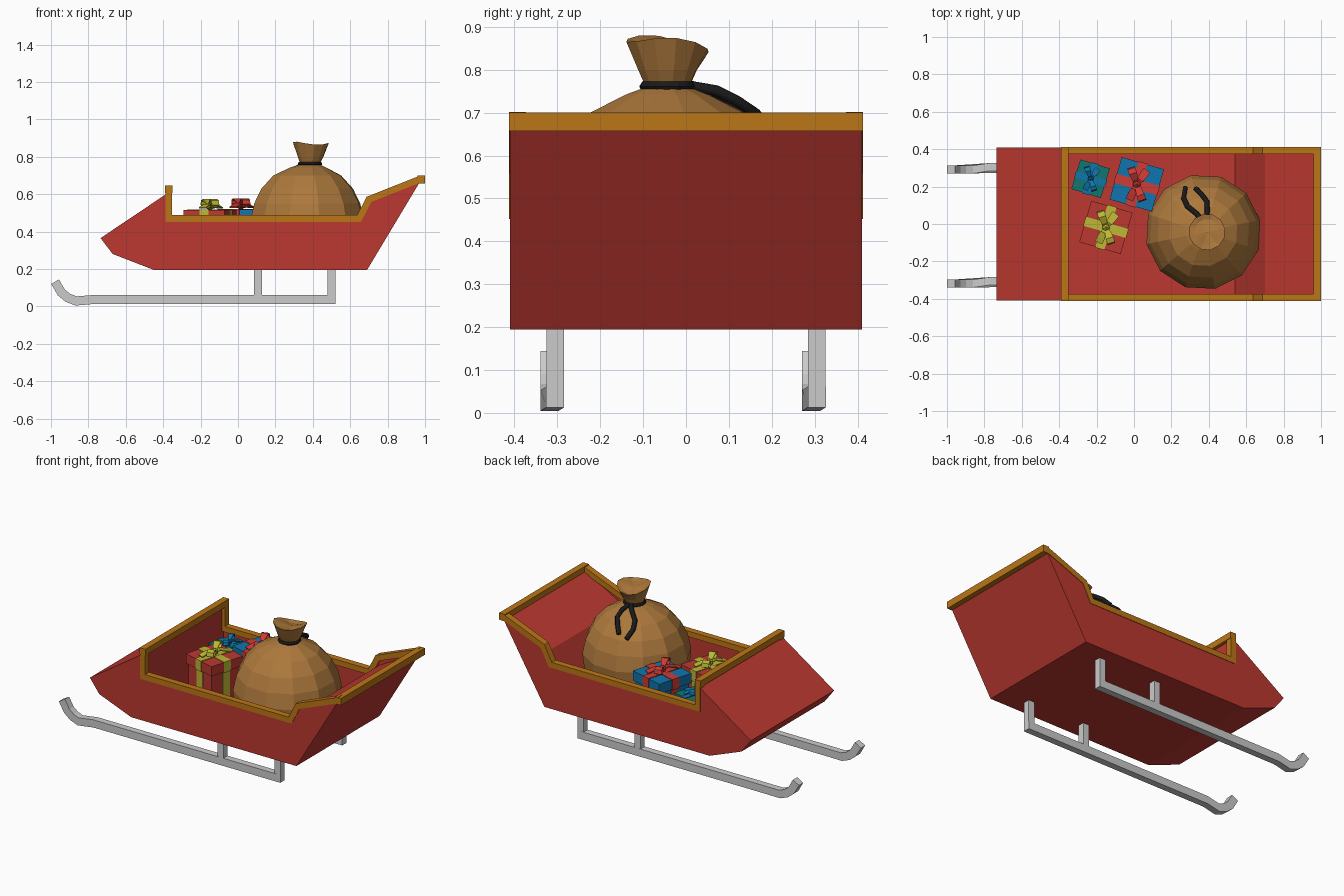
import bpy, bmesh, math
from mathutils import Vector, Matrix

if "Cube" in bpy.data.objects:
    bpy.data.objects.remove(bpy.data.objects["Cube"])


def material(name, rgb):
    m = bpy.data.materials.new(name)
    m.diffuse_color = (*rgb, 1)
    m.use_nodes = True
    m.node_tree.nodes["Principled BSDF"].inputs["Base Color"].default_value = m.diffuse_color
    return m


RED = material("red", (0.50, 0.04, 0.03))
GOLD = material("gold", (0.50, 0.18, 0.008))
SACK = material("sackcloth", (0.42, 0.19, 0.045))
BLACK = material("black", (0.01, 0.01, 0.01))
BLUE = material("blue", (0.005, 0.18, 0.42))
TEAL = material("teal", (0.005, 0.18, 0.16))
YELLOW = material("yellow", (0.52, 0.48, 0.035))
BOW_RED = material("ribbon_red", (0.62, 0.045, 0.035))


def finish(name, bm, mat=None):
    bmesh.ops.recalc_face_normals(bm, faces=bm.faces)
    me = bpy.data.meshes.new(name)
    bm.to_mesh(me)
    bm.free()
    ob = bpy.data.objects.new(name, me)
    bpy.context.collection.objects.link(ob)
    if mat:
        me.materials.append(mat)
    return ob


def add_prism(bm, pts, y0, y1):
    """Extrude an x-z outline between two y values."""
    a = [bm.verts.new((x, y0, z)) for x, z in pts]
    b = [bm.verts.new((x, y1, z)) for x, z in pts]
    bm.faces.new(a)
    bm.faces.new(b[::-1])
    n = len(pts)
    for i in range(n):
        j = (i + 1) % n
        bm.faces.new((a[i], b[i], b[j], a[j]))


def add_box(bm, lo, hi):
    add_prism(bm, [(lo[0], lo[2]), (hi[0], lo[2]), (hi[0], hi[2]), (lo[0], hi[2])], lo[1], hi[1])


def thick_line(path, t):
    """Mitred outline of constant thickness around an x-z path."""
    p = [Vector(q) for q in path]
    left, right = [], []
    for i, q in enumerate(p):
        d0 = (q - p[max(i - 1, 0)]) if i else (p[1] - q)
        d1 = (p[i + 1] - q) if i < len(p) - 1 else d0
        n0, n1 = (Vector((-d.y, d.x)).normalized() for d in (d0, d1))
        m = (n0 + n1).normalized()
        m *= t / 2 / m.dot(n0)
        left.append(tuple(q + m))
        right.append(tuple(q - m))
    return left + right[::-1]


# Sleigh body: hollow middle section between two side walls
hull = [(-0.735, 0.365), (-0.67, 0.28), (-0.45, 0.195), (0.69, 0.195), (0.978, 0.675)]
inside = [(0.96, 0.665), (0.70, 0.52), (0.54, 0.215), (-0.37, 0.215), (-0.37, 0.61)]
rim = [(0.70, 0.565), (0.645, 0.467), (-0.37, 0.467), (-0.37, 0.61)]
bm = bmesh.new()
add_prism(bm, hull + inside, -0.385, 0.385)
for s in (-1, 1):
    add_prism(bm, hull + rim, s * 0.385, s * 0.41)
finish("sleigh_body", bm, RED)

# Gold trim: side rails, front beam and back beam
rail = [(-0.37, 0.645), (-0.37, 0.47), (0.648, 0.47), (0.70, 0.572), (0.985, 0.685)]
bm = bmesh.new()
for s in (-1, 1):
    add_prism(bm, thick_line(rail, 0.035), s * 0.373, s * 0.413)
add_box(bm, (-0.39, -0.413, 0.607), (-0.35, 0.413, 0.646))
add_box(bm, (0.96, -0.413, 0.657), (1.0, 0.413, 0.70))
finish("gold_trim", bm, GOLD)

# Runners with upturned tips and two posts each
ski = [(0.52, 0.037), (-0.77, 0.037), (-0.865, 0.029), (-0.91, 0.046),
       (-0.945, 0.075), (-0.978, 0.132)]
for side, y in (("front", -0.305), ("back", 0.305)):
    bm = bmesh.new()
    add_prism(bm, thick_line(ski, 0.048), y - 0.021, y + 0.021)
    for v in bm.verts:
        if v.co.x < -0.8:
            v.co.y -= 0.013
    for x in (0.107, 0.50):
        add_box(bm, (x - 0.021, y - 0.0205, 0.05), (x + 0.02, y + 0.0205, 0.20))
    finish(side + "_runner", bm)

# Sack: twelve-sided rings of (radius, height, centre x)
rings = [(0.20, 0.217, 0.36), (0.265, 0.27, 0.36), (0.30, 0.36, 0.367), (0.31, 0.46, 0.37),
         (0.29, 0.55, 0.37), (0.25, 0.63, 0.37), (0.185, 0.70, 0.37), (0.10, 0.742, 0.375),
         (0.052, 0.76, 0.385), (0.07, 0.80, 0.388), (0.098, 0.865, 0.39), (0.07, 0.858, 0.39)]
N, SY = 12, -0.043
bm = bmesh.new()
loops = []
for k, (r, z, cx) in enumerate(rings):
    ring = []
    for i in range(N):
        a = math.tau * (i + 0.4) / N
        dz = 0.012 * math.sin(2 * a + 1) - 0.012 * math.sin(a) if k >= 10 else 0
        ring.append(bm.verts.new((cx + r * math.cos(a), SY + r * math.sin(a), z + dz)))
    loops.append(ring)
for a, b in zip(loops, loops[1:]):
    for i in range(N):
        j = (i + 1) % N
        bm.faces.new((a[i], a[j], b[j], b[i]))
bm.faces.new(loops[0][::-1])
tip = bm.verts.new((0.39, SY, 0.85))
for i in range(N):
    bm.faces.new((loops[-1][i], loops[-1][(i + 1) % N], tip))
finish("sack", bm, SACK)

# Cord around the sack neck
bpy.ops.mesh.primitive_torus_add(location=(0.385, SY, 0.761), major_radius=0.052,
                                 minor_radius=0.014, major_segments=16, minor_segments=6)
tie = bpy.context.object
tie.name = "sack_tie"
tie.data.materials.append(BLACK)

# Loose cord ends lying on the sack
cords = [[(0.385, 0.01, 0.762), (0.392, 0.07, 0.752), (0.39, 0.12, 0.727), (0.36, 0.16, 0.70), (0.33, 0.19, 0.662)],
         [(0.37, 0.01, 0.762), (0.335, 0.055, 0.752), (0.285, 0.095, 0.722), (0.265, 0.14, 0.69), (0.275, 0.195, 0.645)]]
for n, pts in enumerate(cords):
    cu = bpy.data.curves.new("cord_end_%d" % (n + 1), "CURVE")
    cu.dimensions = "3D"
    cu.bevel_depth = 0.014
    cu.bevel_resolution = 1
    cu.use_fill_caps = True
    sp = cu.splines.new("POLY")
    sp.points.add(len(pts) - 1)
    for p, co in zip(sp.points, pts):
        p.co = (*co, 1)
    cu.materials.append(BLACK)
    bpy.context.collection.objects.link(bpy.data.objects.new(cu.name, cu))


def add_strip(bm, path, width, ang, z0):
    """Ribbon strip following a radial path at the given angle."""
    rot = Matrix.Rotation(ang, 3, "Z")
    prev = None
    for u, z in path:
        w = width * (0.3 + 0.7 * min(1, u / 0.04)) / 2
        cur = [bm.verts.new(rot @ Vector((u, s * w, z + z0))) for s in (-1, 1)]
        if prev:
            bm.faces.new((prev[0], cur[0], cur[1], prev[1]))
        prev = cur


def present(name, x, y, size, top, turn, mat, ribbon):
    z0, h = 0.216, top - 0.216
    s, b, lid = size / 2, size / 2 - 0.01, h - 0.06
    place = Matrix.Translation((x, y, z0)) @ Matrix.Rotation(math.radians(turn), 4, "Z")
    # Box and lid
    bm = bmesh.new()
    add_box(bm, (-b, -b, 0), (b, b, lid))
    add_box(bm, (-s, -s, lid), (s, s, h))
    finish(name + "_box", bm, mat).matrix_world = place
    # Crossed ribbon bands
    bm = bmesh.new()
    w, e = size * 0.11, 0.004
    for r, lo, hi in ((b + e, 0, lid), (s + e, lid - e, h + e)):
        add_box(bm, (-w, -r, lo), (w, r, hi))
        add_box(bm, (-r, -w, lo), (r, w, hi - 0.0005))
    finish(name + "_ribbon", bm, ribbon).matrix_world = place
    # Bow: two loops, two tails and a knot
    k = size / 0.23
    loop = [(0, 0.008), (0.025, 0.035), (0.06, 0.052), (0.085, 0.045), (0.09, 0.025), (0.06, 0.01), (0, 0.006)]
    tail = [(0, 0.012), (0.03, 0.026), (0.06, 0.018), (0.09, 0.008)]
    bm = bmesh.new()
    for path, angles in ((loop, (125, 305)), (tail, (70, 260))):
        for a in angles:
            add_strip(bm, [(u * k, z * k) for u, z in path], 0.042 * k, math.radians(a), h + e)
    bmesh.ops.create_icosphere(bm, subdivisions=1, radius=0.02 * k,
                               matrix=Matrix.Translation((0, 0, h + 0.02 * k)))
    bow = finish(name + "_bow", bm, ribbon)
    bow.matrix_world = place
    mod = bow.modifiers.new("thickness", "SOLIDIFY")
    mod.thickness = 0.006
    mod.offset = 0


present("red_present", -0.15, -0.018, 0.23, 0.515, -16, RED, YELLOW)
present("blue_present", 0.015, 0.212, 0.235, 0.518, -16, BLUE, BOW_RED)
present("teal_present", -0.232, 0.242, 0.165, 0.46, -17, TEAL, BLUE)
